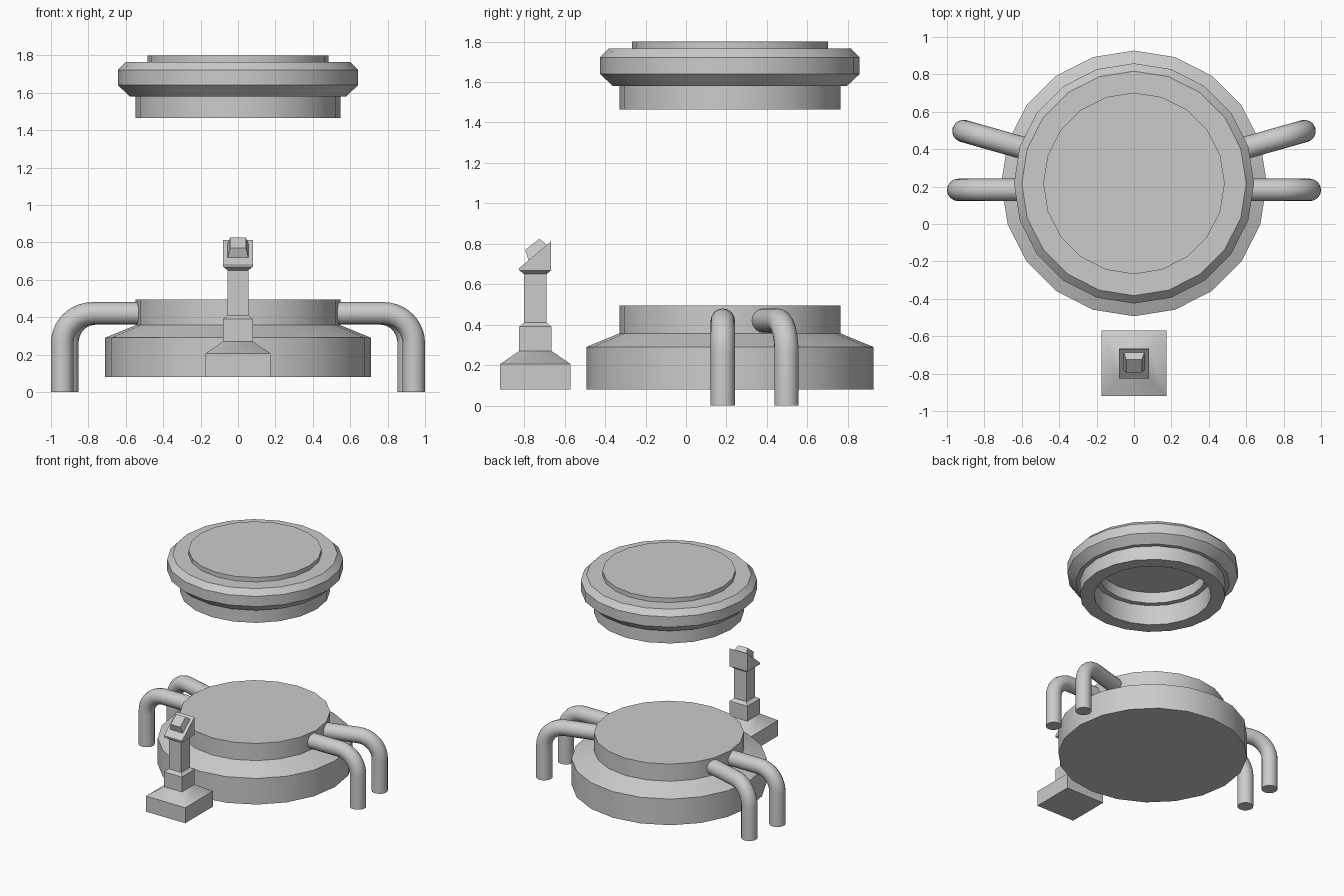
import bpy, bmesh
from math import sin, cos, pi, radians, sqrt
from mathutils import Vector

if "Cube" in bpy.data.objects:
    bpy.data.objects.remove(bpy.data.objects["Cube"])

CY = 0.217   # centre of the round parts
PY = -0.745  # centre of the pedestal


def finish(name, bm, angle):
    bmesh.ops.remove_doubles(bm, verts=bm.verts, dist=1e-5)
    bmesh.ops.recalc_face_normals(bm, faces=bm.faces)
    me = bpy.data.meshes.new(name)
    bm.to_mesh(me)
    bm.free()
    ob = bpy.data.objects.new(name, me)
    bpy.context.collection.objects.link(ob)
    smooth(ob, angle)
    return ob


def smooth(ob, angle):
    bpy.ops.object.select_all(action='DESELECT')
    ob.select_set(True)
    bpy.context.view_layer.objects.active = ob
    bpy.ops.object.shade_smooth_by_angle(angle=radians(angle))


def lathe(name, profile, sides, y, start=0.0, scale=1.0, angle=30):
    """Spin (radius, z) points; both ends are capped."""
    bm = bmesh.new()
    rings = []
    for r, z in profile:
        rings.append([bm.verts.new((scale * r * cos(start + 2 * pi * i / sides),
                                    y + scale * r * sin(start + 2 * pi * i / sides), z))
                      for i in range(sides)])
    for a, b in zip(rings, rings[1:]):
        for i in range(sides):
            j = (i + 1) % sides
            bm.faces.new((a[i], a[j], b[j], b[i]))
    bm.faces.new(rings[0])
    bm.faces.new(rings[-1])
    return finish(name, bm, angle)


def loft(name, a, b):
    """Solid between two matching outlines."""
    bm = bmesh.new()
    va = [bm.verts.new(p) for p in a]
    vb = [bm.verts.new(p) for p in b]
    n = len(a)
    for i in range(n):
        j = (i + 1) % n
        bm.faces.new((va[i], va[j], vb[j], vb[i]))
    bm.faces.new(va)
    bm.faces.new(vb)
    return finish(name, bm, 30)


def pipe(name, inner, outer, z=0.42, bend=0.16, radius=0.06):
    """Bent round pipe: level from inner, then down to the floor at outer."""
    p, q = Vector((*inner, z)), Vector((*outer, z))
    d = (q - p).normalized()
    corner = q - d * bend
    pts = [p]
    for i in range(11):
        t = i / 10 * pi / 2
        pts.append(corner + d * bend * sin(t) - Vector((0, 0, bend * (1 - cos(t)))))
    pts.append(Vector((*outer, 0)))
    cu = bpy.data.curves.new(name, 'CURVE')
    cu.dimensions = '3D'
    cu.bevel_depth = radius
    cu.bevel_resolution = 6
    cu.use_fill_caps = True
    sp = cu.splines.new('POLY')
    sp.points.add(len(pts) - 1)
    for s, v in zip(sp.points, pts):
        s.co = (*v, 1)
    ob = bpy.data.objects.new(name, cu)
    bpy.context.collection.objects.link(ob)
    bpy.ops.object.select_all(action='DESELECT')
    ob.select_set(True)
    bpy.context.view_layer.objects.active = ob
    bpy.ops.object.convert(target='MESH')
    smooth(bpy.context.view_layer.objects.active, 30)


# Round stepped platform
lathe("platform", [(0.71, 0.08), (0.71, 0.29), (0.547, 0.357), (0.547, 0.495)], 20, CY)

# Floating canopy, hollow underneath
lathe("canopy", [(0.40, 1.72), (0.40, 1.63), (0.44, 1.63), (0.44, 1.465),
                 (0.547, 1.465), (0.547, 1.58), (0.578, 1.58), (0.642, 1.64),
                 (0.642, 1.722), (0.60, 1.765), (0.485, 1.765), (0.485, 1.80)], 20, CY)

# Pipes on both sides
for side, s in (("right", 1), ("left", -1)):
    pipe(side + "_front_pipe", (s * 0.50, 0.182), (s * 0.94, 0.182))
    pipe(side + "_back_pipe", (s * 0.50, 0.38), (s * 0.912, 0.497))

# Square console pedestal
lathe("console_post", [(0.175, 0.08), (0.175, 0.205), (0.08, 0.27), (0.08, 0.39),
                       (0.055, 0.41), (0.055, 0.65), (0.08, 0.67)],
      4, PY, start=pi / 4, scale=sqrt(2), angle=50)

# Sloped console head
wedge = [(-0.825, 0.667), (-0.825, 0.68), (-0.667, 0.812), (-0.667, 0.667)]
loft("console_head", [(-0.08, y, z) for y, z in wedge], [(0.08, y, z) for y, z in wedge])

# Raised panel on the slope
low, high = [(-0.778, 0.715), (-0.685, 0.792)], [(-0.795, 0.77), (-0.725, 0.825)]


def panel(edge, w):
    (y0, z0), (y1, z1) = edge
    return [(-w, y0, z0), (w, y0, z0), (w, y1, z1), (-w, y1, z1)]


loft("console_panel", panel(low, 0.056), panel(high, 0.042))
